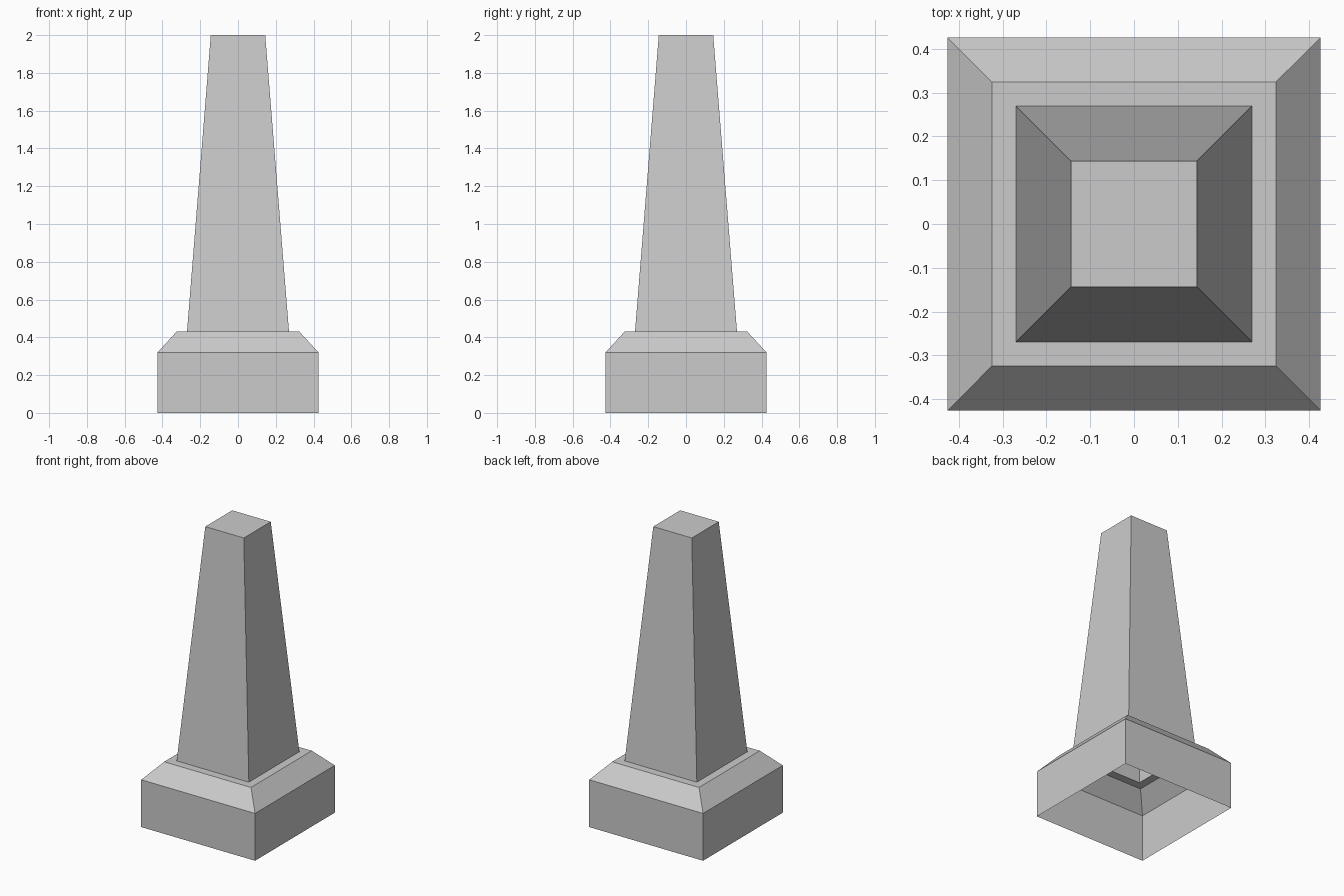
import bpy
import bmesh

cube = bpy.data.objects.get("Cube")
if cube:
    bpy.data.objects.remove(cube, do_unlink=True)

stone = bpy.data.materials.new("grey_stone")
stone.use_nodes = True
colour = (0.6, 0.6, 0.6, 1)
stone.diffuse_color = colour
stone.node_tree.nodes["Principled BSDF"].inputs["Base Color"].default_value = colour


def square_ring(bm, half, z):
    return [bm.verts.new((sx * half, sy * half, z))
            for sx, sy in ((-1, -1), (1, -1), (1, 1), (-1, 1))]


def square_shell(name, profile, cap=False):
    """Loft square rings through (half width, height) steps, open underneath."""
    bm = bmesh.new()
    rings = [square_ring(bm, half, z) for half, z in profile]
    for low, high in zip(rings, rings[1:]):
        for i in range(4):
            j = (i + 1) % 4
            bm.faces.new((low[i], low[j], high[j], high[i]))
    if cap:
        bm.faces.new(rings[-1])
    mesh = bpy.data.meshes.new(name)
    bm.to_mesh(mesh)
    bm.free()
    mesh.materials.append(stone)
    obj = bpy.data.objects.new(name, mesh)
    bpy.context.collection.objects.link(obj)
    return obj


# Hollow plinth: upright walls, sloped shoulder, flat ledge
square_shell("plinth", [(0.426, 0), (0.426, 0.32), (0.325, 0.43), (0.27, 0.43)])

# Hollow tapered shaft with a flat top
square_shell("shaft", [(0.27, 0.43), (0.144, 2)], cap=True)
